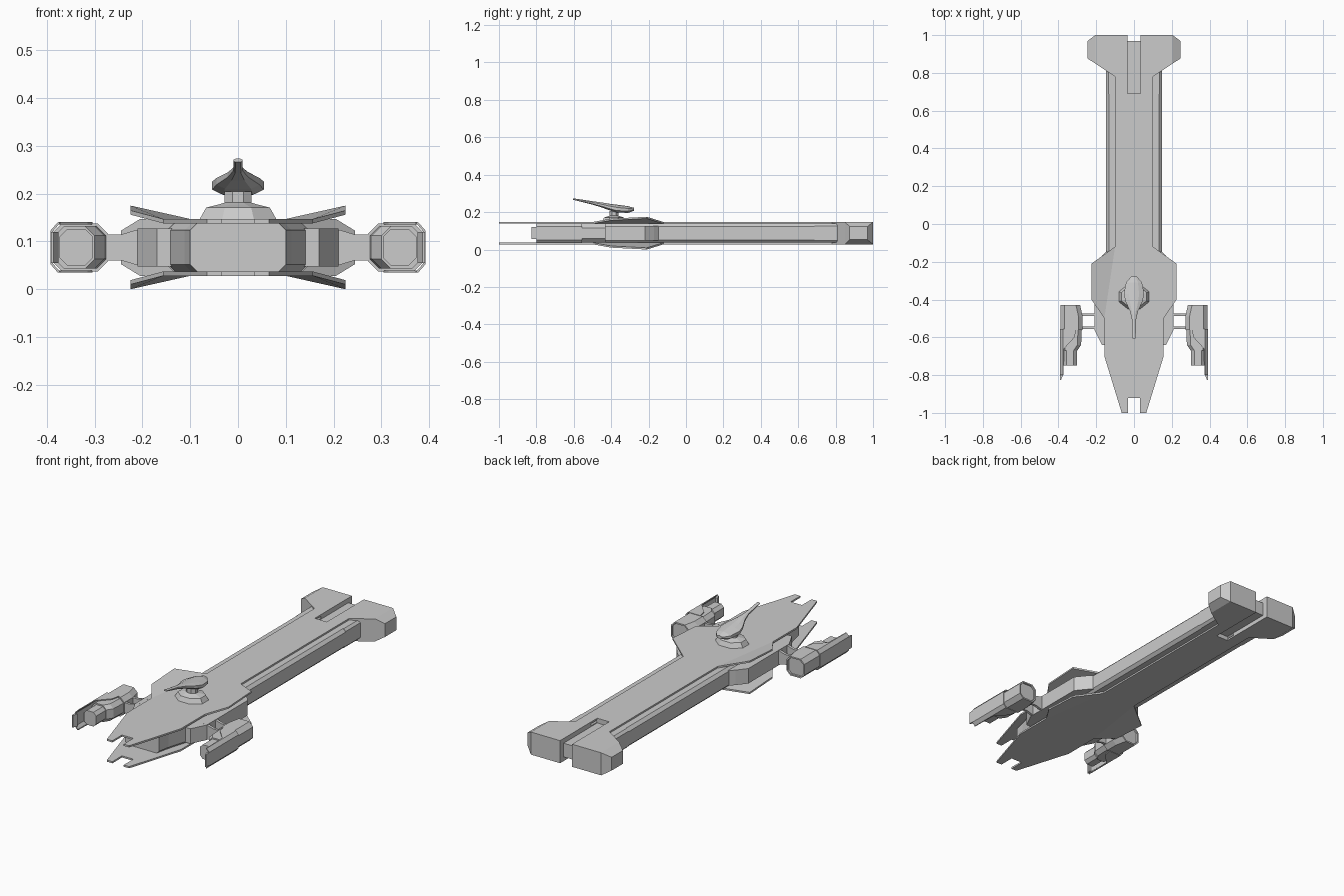
import bpy, bmesh, math
from mathutils import Vector

if "Cube" in bpy.data.objects:
    bpy.data.objects.remove(bpy.data.objects["Cube"])

MID = 0.0875   # height of the ship's plane of symmetry


def finish(name, bm, mirror=False):
    bmesh.ops.recalc_face_normals(bm, faces=bm.faces)
    me = bpy.data.meshes.new(name)
    bm.to_mesh(me)
    bm.free()
    ob = bpy.data.objects.new(name, me)
    bpy.context.collection.objects.link(ob)
    if mirror:
        m = ob.modifiers.new("mirror", 'MIRROR')
        m.use_clip = False
        m.use_mirror_merge = False
    return ob


def loft(name, rings, mirror=False, closed=True, recess=None):
    """Skin a list of equal-length rings; closed rings get end caps."""
    bm = bmesh.new()
    vs = [[bm.verts.new(p) for p in r] for r in rings]
    n = len(rings[0])
    for a, b in zip(vs, vs[1:]):
        for i in range(n if closed else n - 1):
            j = (i + 1) % n
            bm.faces.new((a[i], a[j], b[j], b[i]))
    if closed:
        cap = bm.faces.new(vs[0])
        bm.faces.new(vs[-1])
        if recess:
            bmesh.ops.recalc_face_normals(bm, faces=bm.faces)
            bmesh.ops.inset_region(bm, faces=[cap], thickness=recess)
            bmesh.ops.inset_region(bm, faces=[cap], thickness=0.001, depth=-recess)
    return finish(name, bm, mirror)


def sym(half):
    """Full outline from its right half, listed front to back."""
    return half + [(-x, y) for x, y in reversed(half)]


def prism(name, pts, z0, z1, mirror=False):
    return loft(name, [[(x, y, z) for x, y in pts] for z in (z0, z1)], mirror)


def octagon(x0, x1, z0, z1, c, y):
    return [(x0 + c, y, z0), (x1 - c, y, z0), (x1, y, z0 + c), (x1, y, z1 - c),
            (x1 - c, y, z1), (x0 + c, y, z1), (x0, y, z1 - c), (x0, y, z0 + c)]


# Upper and lower deck plates, with bent wings and notched ends
for name, s in (("upper_deck", 1), ("lower_deck", -1)):
    half = [(.033, -.92), (.033, -1), (.065, -1), (.157, -.70), (.157, -.50),
            (.10, -.12), (.10, .78), (.10, .80), (.035, .80), (.035, .69)]
    bm = bmesh.new()
    z = MID + s * .0505
    vs = [bm.verts.new((x, y, z)) for x, y in sym(half)]
    bm.faces.new(vs)
    for front, back, k in ((vs[4], vs[5], 1), (vs[-5], vs[-6], -1)):
        tips = [bm.verts.new((k * .225, y, z + s * r))
                for y, r in ((-.40, .018), (-.21, .028))]
        bm.faces.new((front, tips[0], tips[1], back))
    bmesh.ops.recalc_face_normals(bm, faces=bm.faces)
    ext = bmesh.ops.extrude_face_region(bm, geom=bm.faces[:], use_keep_orig=True)
    bmesh.ops.translate(bm, vec=(0, 0, s * .009),
                        verts=[v for v in ext['geom'] if isinstance(v, bmesh.types.BMVert)])
    finish(name, bm)

# Main hull beam, chamfered along its length and tapered at the nose
loft("hull", [octagon(-w, w, MID - h, MID + h, .015, y) for w, h, y in
              ((.10, .051, -.80), (.112, .051, -.74), (.147, .051, -.62), (.147, .051, .69))])
loft("hull_rear_side", [octagon(.035, .147, MID - .051, MID + .051, .012, y)
                        for y in (.688, .85)], mirror=True)
prism("rear_core", sym([(.045, .6), (.045, .97)]), .05, .122)

# Hull shoulders that carry the pods
prism("shoulder", [(.13, -.13), (.17, -.17), (.21, -.22), (.21, -.56), (.17, -.64), (.13, -.64)],
      .048, .127, mirror=True)

# Split stern blocks: tapering outwards
loft("stern_block", [[(x, y0, MID - h), (x, y1, MID - h), (x, y1, MID + h), (x, y0, MID + h)]
                     for x, y0, y1, h in ((.035, .74, 1, .0595), (.10, .78, 1, .0595),
                                          (.205, .85, 1, .0595), (.245, .875, .97, .035))],
     mirror=True)

# Engine pods: housing, inner body, nozzle and outer guard
loft("pod_housing", [octagon(x0, .39, .037, .138, .022, y)
                     for x0, y in ((.285, -.43), (.272, -.49), (.272, -.56))],
     mirror=True, recess=.008)
loft("pod_body", [octagon(x0, .384, .043, .132, .02, y)
                  for x0, y in ((.276, -.55), (.28, -.64), (.30, -.67))], mirror=True)
loft("pod_nozzle", [octagon(.303, .374, .05, .125, .016, y) for y in (-.66, -.75)],
     mirror=True, recess=None)
guard = loft("pod_guard", [[(xi, y, .138), (.376, y, .138), (.39, y, .122),
                            (.39, y, .053), (.376, y, .037), (xi, y, .037)]
                           for xi, y in ((.305, -.555), (.315, -.60), (.37, -.66), (.374, -.80))],
             mirror=True, closed=False)
sol = guard.modifiers.new("thickness", 'SOLIDIFY')
sol.thickness = .005
sol.offset = 0
prism("guard_tip", [(.376, -.80), (.391, -.80), (.391, -.825), (.386, -.825)],
      .055, .12, mirror=True)

# Paired struts between hull and pods
for name, y in (("rear_strut", -.48), ("front_strut", -.55)):
    loft(name, [[(x, y - .007, MID - h), (x, y + .007, MID - h),
                 (x, y + .007, MID + h), (x, y - .007, MID + h)]
                for x, h in ((.19, .04), (.215, .036), (.245, .027), (.285, .027))], mirror=True)

# Turret base: stacked octagonal steps
loft("turret_base", [[(r * math.cos(a), -.385 + .8 * r * math.sin(a), z)
                      for a in [math.pi / 8 + i * math.pi / 4 for i in range(8)]]
                     for r, z in ((.088, .145), (.072, .171), (.045, .177),
                                  (.031, .181), (.031, .205))])

# Turret head: faceted teardrop with a thin raised barrel
head = []
for y, w, z0, z1 in ((-.278, .015, .207, .223), (-.31, .042, .196, .232),
                     (-.37, .054, .198, .240), (-.41, .045, .210, .245),
                     (-.46, .022, .228, .253), (-.51, .010, .243, .260),
                     (-.605, .009, .266, .274)):
    zm, h = (z0 + z1) / 2, (z1 - z0) / 2
    head.append([(w * u, y, zm + h * v) for u, v in
                 ((-.6, -1), (.6, -1), (1, -.5), (1, .3), (.5, .8), (0, 1),
                  (-.5, .8), (-1, .3), (-1, -.5))])
loft("turret_head", head)
